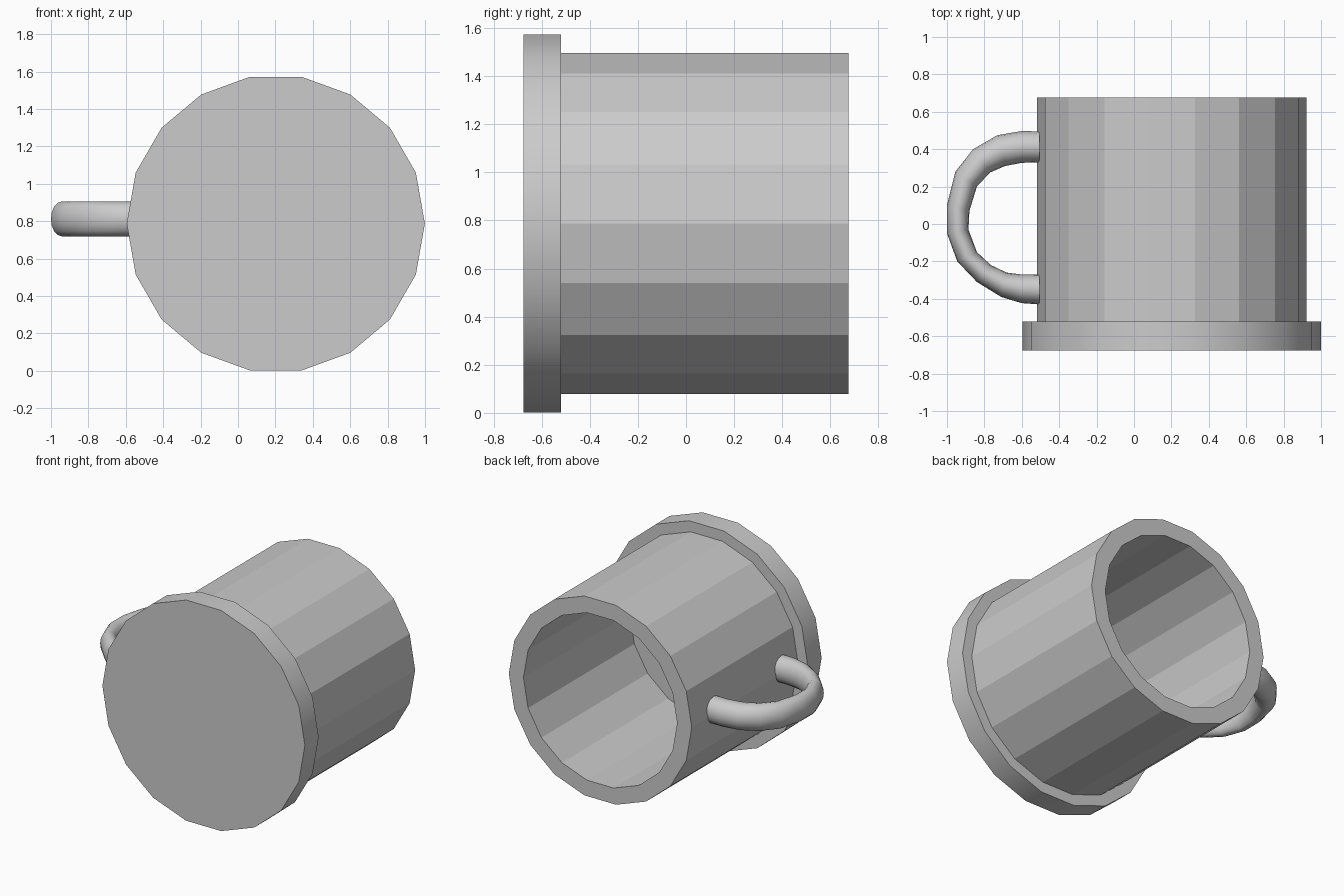
import bpy, bmesh, math
from mathutils import Vector

if "Cube" in bpy.data.objects:
    bpy.data.objects.remove(bpy.data.objects["Cube"])

CX, CZ, SIDES = 0.202, 0.787, 18


def make(name, bm, smooth=None):
    bmesh.ops.recalc_face_normals(bm, faces=bm.faces)
    me = bpy.data.meshes.new(name)
    bm.to_mesh(me)
    bm.free()
    ob = bpy.data.objects.new(name, me)
    bpy.context.collection.objects.link(ob)
    if smooth:
        bpy.ops.object.select_all(action='DESELECT')
        ob.select_set(True)
        bpy.context.view_layer.objects.active = ob
        bpy.ops.object.shade_smooth_by_angle(angle=math.radians(smooth))
    return ob


def loft(name, rings, smooth=None):
    """Skin a list of point rings and cap both ends."""
    bm = bmesh.new()
    vr = [[bm.verts.new(p) for p in r] for r in rings]
    n = len(vr[0])
    for a, b in zip(vr, vr[1:]):
        for i in range(n):
            j = (i + 1) % n
            bm.faces.new((a[i], a[j], b[j], b[i]))
    bm.faces.new(vr[0])
    bm.faces.new(vr[-1])
    return make(name, bm, smooth)


def circle(r, y):
    return [(CX + r * math.cos(math.tau * i / SIDES), y,
             CZ + r * math.sin(math.tau * i / SIDES)) for i in range(SIDES)]


# Hollow faceted cup: inner floor, inner wall, rim, outer wall, underside
loft("cup_body", [circle(r, y) for r, y in
     [(0.605, -0.60), (0.605, 0.675), (0.72, 0.675), (0.72, -0.52), (0.72, -0.62)]])

# Wide base disc with smooth side
loft("base_disc", [circle(0.797, -0.675), circle(0.797, -0.52)], 30)

# Handle: rings spanning matching outer and inner outline points
outer = [(-.505, .495), (-.60, .497), (-.73, .475), (-.86, .40), (-.955, .28), (-1, .10),
         (-1, -.05), (-.945, -.20), (-.84, -.31), (-.71, -.39), (-.60, -.423), (-.505, -.43)]
inner = [(-.505, .33), (-.60, .327), (-.69, .31), (-.77, .275), (-.84, .20), (-.88, .07),
         (-.885, -.03), (-.84, -.15), (-.765, -.22), (-.68, -.26), (-.60, -.27), (-.505, -.27)]
rings = []
for o, i in zip(outer, inner):
    o, i = Vector((*o, 0.812)), Vector((*i, 0.812))
    mid, half = (o + i) / 2, (o - i) / 2
    rings.append([mid + half * math.cos(t) + Vector((0, 0, 0.093 * math.sin(t)))
                  for t in (math.tau * k / 16 for k in range(16))])
loft("handle", rings, 50)
